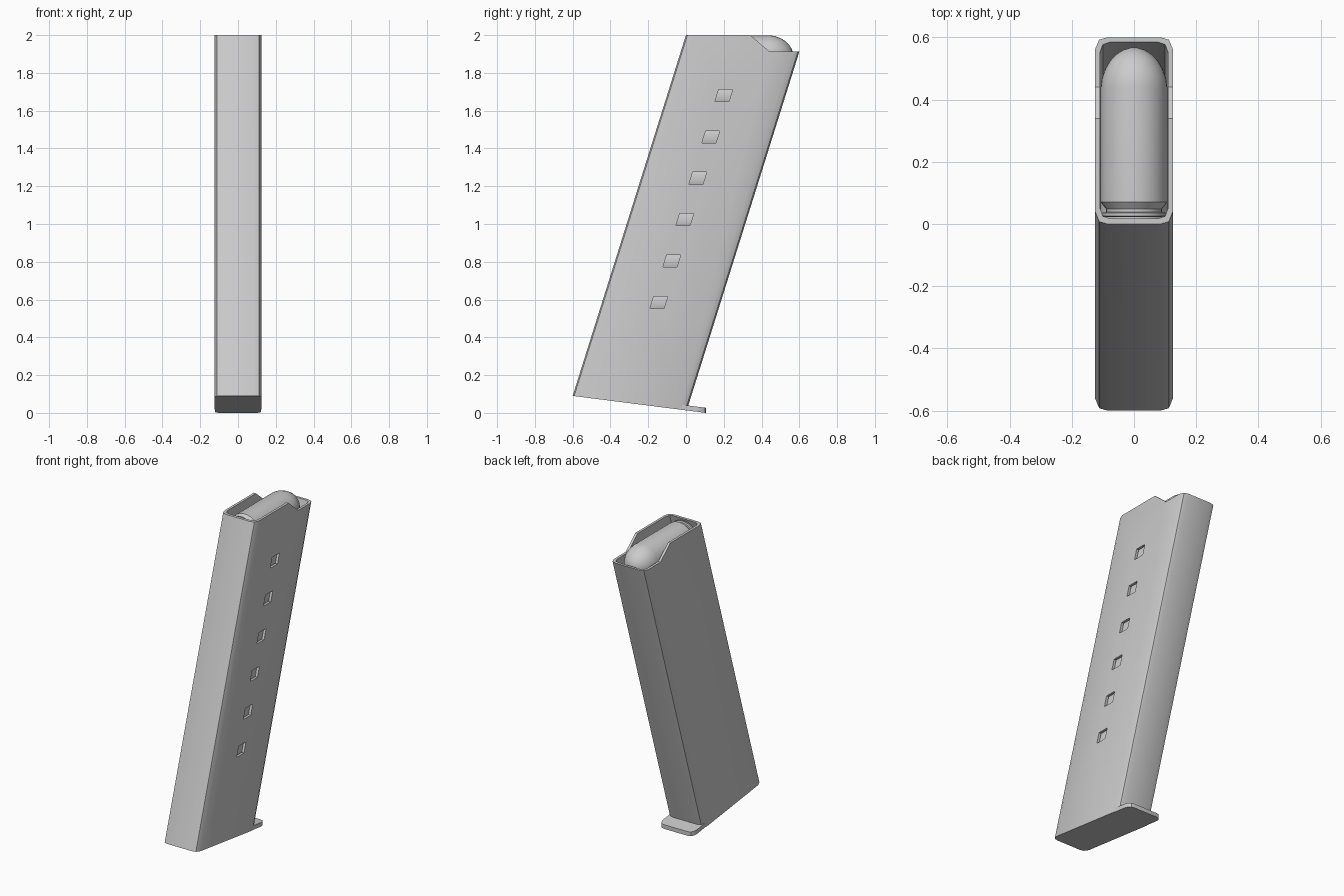
import bpy, bmesh, math

if "Cube" in bpy.data.objects:
    bpy.data.objects.remove(bpy.data.objects["Cube"])

LEAN = 0.314          # y shift per unit of height
FLOOR = 0.1277        # slope of the base


def floor_z(y):
    return 0.09 - FLOOR * (y + 0.6)


def link_mesh(name, bm):
    bmesh.ops.recalc_face_normals(bm, faces=bm.faces[:])
    mesh = bpy.data.meshes.new(name)
    bm.to_mesh(mesh)
    bm.free()
    ob = bpy.data.objects.new(name, mesh)
    bpy.context.collection.objects.link(ob)
    return ob


def loft(name, rings, caps=True):
    """Skin a list of equal-length closed rings."""
    bm = bmesh.new()
    vs = [[bm.verts.new(p) for p in r] for r in rings]
    n = len(rings[0])
    for a, b in zip(vs, vs[1:]):
        for i in range(n):
            j = (i + 1) % n
            bm.faces.new((a[i], a[j], b[j], b[i]))
    if caps:
        bm.faces.new(vs[0])
        bm.faces.new(vs[-1])
    return link_mesh(name, bm)


def mirrored(half):
    return half + [(-x, y) for x, y in reversed(half)]


def leaning(section, z=None, lift=0.0):
    """Place a section at height z, or on the sloped base when z is None."""
    out = []
    for x, c in section:
        if z is None:
            y = -0.6 + (c + LEAN * lift) / (1 + LEAN * FLOOR)
            out.append((x, y, floor_z(y) + lift))
        else:
            out.append((x, -0.6 + c + LEAN * (z - 0.09), z))
    return out


def activate(ob):
    bpy.ops.object.select_all(action='DESELECT')
    ob.select_set(True)
    bpy.context.view_layer.objects.active = ob


def cut(ob, cutter):
    mod = ob.modifiers.new("cut", 'BOOLEAN')
    mod.operation = 'DIFFERENCE'
    mod.solver = 'EXACT'
    mod.object = cutter
    activate(ob)
    bpy.ops.object.modifier_apply(modifier=mod.name)
    bpy.data.objects.remove(cutter)


def smooth(ob, angle=30):
    activate(ob)
    bpy.ops.object.shade_smooth_by_angle(angle=math.radians(angle))


# Leaning case with chamfered corners, hollowed from above
outer = mirrored([(0.085, 0), (0.112, 0.008), (0.125, 0.04),
                  (0.125, 0.59), (0.112, 0.62), (0.085, 0.628)])
inner = mirrored([(0.078, 0.018), (0.1, 0.025), (0.109, 0.05),
                  (0.109, 0.58), (0.1, 0.605), (0.078, 0.612)])
case = loft("case", [leaning(outer), leaning(outer, 2.1)])
cut(case, loft("cavity", [leaning(inner, lift=0.03), leaning(inner, 2.3)]))

# Stepped opening at the top
step = [(-1, 2), (0.34, 2), (0.44, 1.915), (1, 1.91), (1, 2.5), (-1, 2.5)]
cut(case, loft("step", [[(x, y, z) for y, z in step] for x in (-0.3, 0.3)]))

# Six slanted windows on the right side only
PITCH = 0.219
for i in range(6):
    z = 1.68 - i * PITCH
    y = 0.2 - i * PITCH * LEAN
    quad = [(y + u * 0.037 + v * 0.032 * LEAN, z + v * 0.032)
            for u, v in ((-1, -1), (1, -1), (1, 1), (-1, 1))]
    cut(case, loft("window", [[(x, a, b) for a, b in quad] for x in (0.06, 0.2)]))
smooth(case)

# Lip of the base plate
lip = mirrored([(0.122, -0.03), (0.122, 0.06), (0.117, 0.085),
                (0.105, 0.1), (0.085, 0.105)])
base_lip = loft("base_lip", [[(x, y, floor_z(y) + h) for x, y in lip]
                             for h in (0, 0.027)])
smooth(base_lip)

# Stack of round-nosed cylinders, the top one showing in the opening
profile = [(0.022, 0.095), (0.026, 0.102), (0.036, 0.102), (0.038, 0.09),
           (0.048, 0.09), (0.07, 0.107), (0.44, 0.107), (0.47, 0.103),
           (0.50, 0.092), (0.525, 0.077), (0.545, 0.058), (0.56, 0.034),
           (0.567, 0.01)]
SIDES = 32
for i in range(7):
    dz = i * PITCH
    rings = [[(r * math.cos(2 * math.pi * k / SIDES), y - dz * LEAN,
               1.892 - dz + r * math.sin(2 * math.pi * k / SIDES))
              for k in range(SIDES)] for y, r in profile]
    smooth(loft(f"round_{i + 1}", rings))
